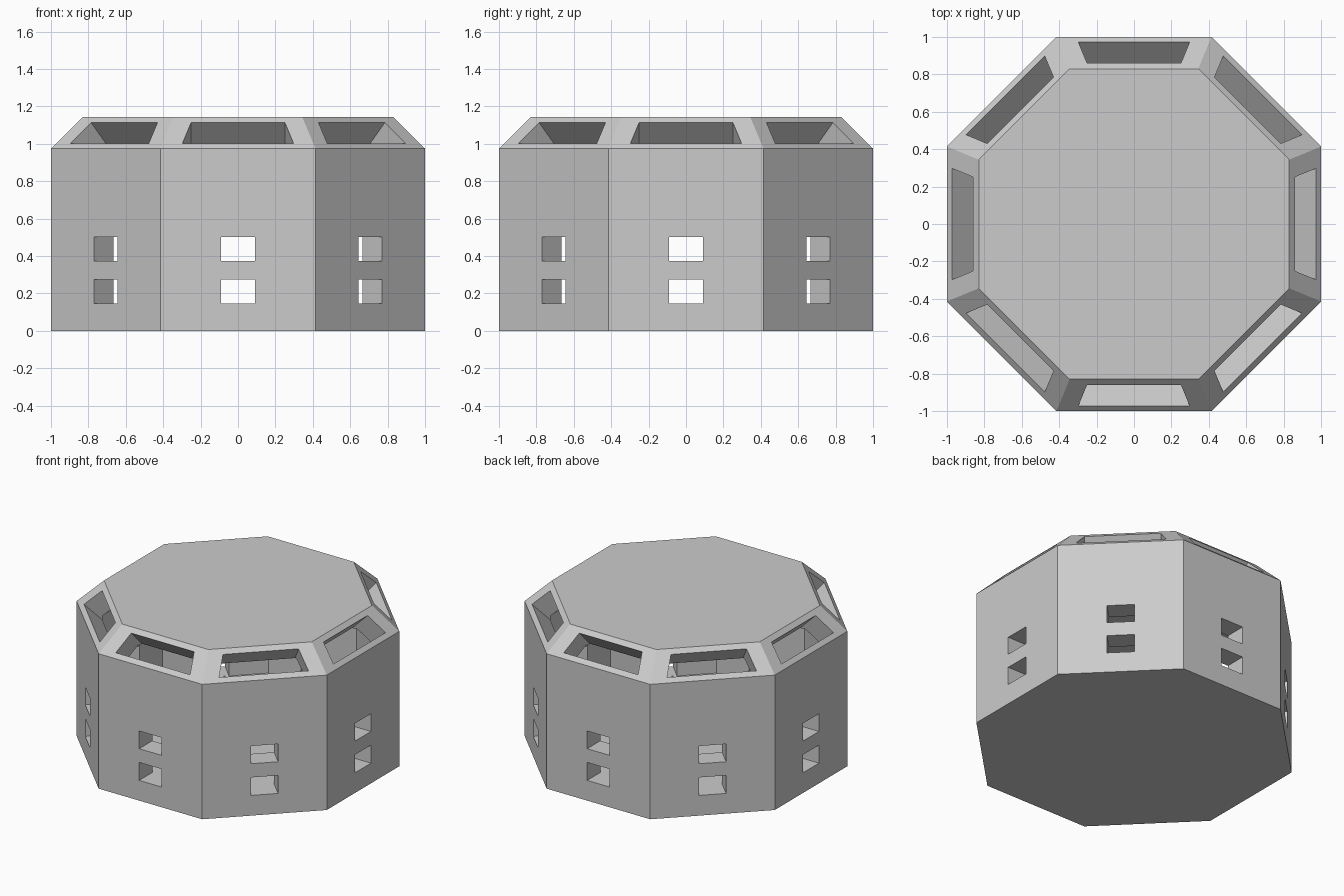
import bpy, bmesh
from math import pi, sin, cos, radians
from mathutils import Vector, Matrix

if "Cube" in bpy.data.objects:
    bpy.data.objects.remove(bpy.data.objects["Cube"])


def finish(bm, name):
    bmesh.ops.recalc_face_normals(bm, faces=bm.faces)
    mesh = bpy.data.meshes.new(name)
    bm.to_mesh(mesh)
    bm.free()
    obj = bpy.data.objects.new(name, mesh)
    bpy.context.collection.objects.link(obj)
    return obj


def loft(bm, rings):
    """Closed solid through a list of matching point rings."""
    loops = [[bm.verts.new(p) for p in ring] for ring in rings]
    for a, b in zip(loops, loops[1:]):
        for i in range(len(a)):
            j = (i + 1) % len(a)
            bm.faces.new((a[i], a[j], b[j], b[i]))
    bm.faces.new(loops[0])
    bm.faces.new(loops[-1])


def octagon(apothem, z):
    r = apothem / cos(pi / 8)
    return [(r * cos(pi / 8 + k * pi / 4), r * sin(pi / 8 + k * pi / 4), z) for k in range(8)]


def octagonal_solid(name, levels):
    bm = bmesh.new()
    loft(bm, [octagon(a, z) for a, z in levels])
    return finish(bm, name)


def cut_all_sides(name, outline, direction, out, depth, bm=None):
    """Prism of a front-side outline along a direction, repeated on all eight sides."""
    bm = bmesh.new()
    d = Vector(direction).normalized()
    for k in range(8):
        rot = Matrix.Rotation(k * pi / 4, 3, 'Z')
        loft(bm, [[rot @ (Vector(p) + d * s) for p in outline] for s in (out, -depth)])
    return finish(bm, name)


def rect(z0, z1, w=0.09):
    return [(-w, -1, z0), (w, -1, z0), (w, -1, z1), (-w, -1, z1)]


# Outer body with a sloped rim
body = octagonal_solid("octagonal_tower", [(1, 0), (1, 0.975), (0.83, 1.143)])

# Hollow room, lower and upper wall windows, sloped rim openings
cutters = [
    octagonal_solid("room_cutter", [(0.85, 0.145), (0.85, 0.913), (0.773, 0.99)]),
    cut_all_sides("lower_window_cutter", rect(0.146, 0.276), (0, -1, 0), 0.1, 0.2),
    cut_all_sides("upper_window_cutter", rect(0.375, 0.503), (0, -1, 0), 0.1, 0.2),
    cut_all_sides("rim_opening_cutter",
                  [(-0.297, -0.972, 1.003), (0.297, -0.972, 1.003),
                   (0.251, -0.86, 1.114), (-0.251, -0.86, 1.114)],
                  (0, -1, 1), 0.03, 0.22),
]

bpy.context.view_layer.objects.active = body
for c in cutters:
    mod = body.modifiers.new(c.name, 'BOOLEAN')
    mod.operation = 'DIFFERENCE'
    mod.solver = 'EXACT'
    mod.object = c
    bpy.ops.object.modifier_apply(modifier=mod.name)
    bpy.data.objects.remove(c)
